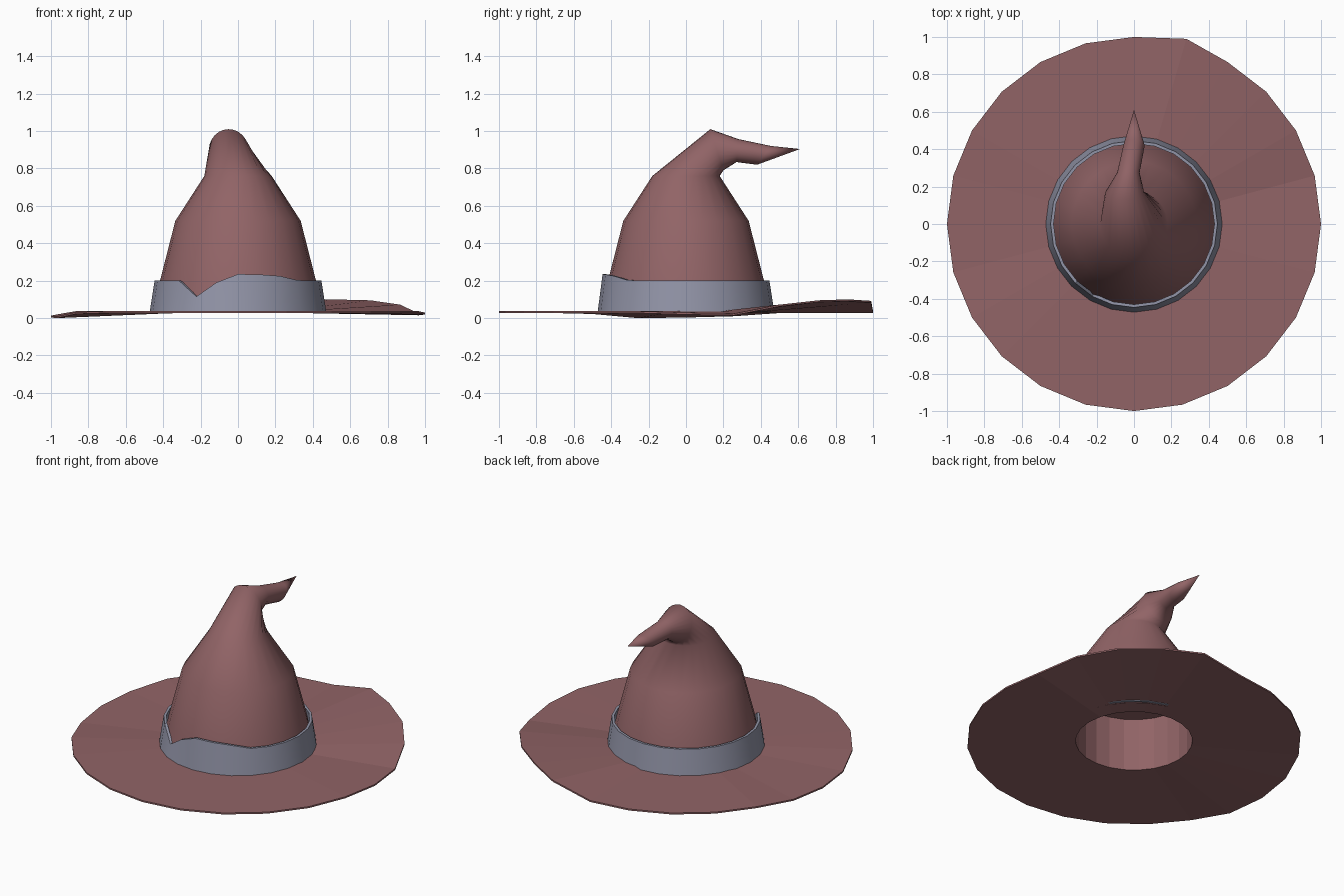
import bpy, bmesh, math
from mathutils import Vector

if "Cube" in bpy.data.objects:
    bpy.data.objects.remove(bpy.data.objects["Cube"])

N = 24  # sides of every ring


def material(name, rgb):
    m = bpy.data.materials.new(name)
    m.diffuse_color = (*rgb, 1)
    m.use_nodes = True
    m.node_tree.nodes["Principled BSDF"].inputs["Base Color"].default_value = m.diffuse_color
    return m


felt = material("dusty brown felt", (0.285, 0.127, 0.134))
ribbon = material("blue grey ribbon", (0.285, 0.295, 0.385))


def ring(r, z, dz=None):
    """Flat ring; dz maps an angle in degrees to a height offset."""
    dz = dz or {}
    return [Vector((r * math.cos(math.tau * i / N), r * math.sin(math.tau * i / N),
                    z + dz.get(i * 360 // N, 0))) for i in range(N)]


def bend_ring(x, half_width, top, bottom):
    """Tilted ring given by its top/front and bottom/back points in (y, z)."""
    f, b = Vector((x, *top)), Vector((x, *bottom))
    mid, axis = (f + b) / 2, (b - f) / 2
    return [mid + Vector((half_width * math.cos(math.tau * i / N), 0, 0))
            + axis * math.sin(math.tau * i / N) for i in range(N)]


def loft(name, rings, mat, closed=False, tip=None, cap=False, flip=False):
    bm = bmesh.new()
    loops = [[bm.verts.new(p) for p in r] for r in rings]
    pairs = list(zip(loops, loops[1:]))
    if closed:
        pairs.append((loops[-1], loops[0]))
    for a, b in pairs:
        for i in range(N):
            j = (i + 1) % N
            bm.faces.new((a[i], a[j], b[j], b[i]))
    if tip:
        t = bm.verts.new(tip)
        for i in range(N):
            bm.faces.new((loops[-1][i], loops[-1][(i + 1) % N], t))
    if cap:
        bm.faces.new(loops[-1])
    if flip:
        bmesh.ops.reverse_faces(bm, faces=bm.faces[:])
    me = bpy.data.meshes.new(name)
    bm.to_mesh(me)
    bm.free()
    me.materials.append(mat)
    ob = bpy.data.objects.new(name, me)
    bpy.context.collection.objects.link(ob)
    return ob


def smooth(ob, degrees):
    bpy.ops.object.select_all(action='DESELECT')
    ob.select_set(True)
    bpy.context.view_layer.objects.active = ob
    bpy.ops.object.shade_smooth_by_angle(angle=math.radians(degrees))


# Brim: thin disc, lifted at the back right and drooping on the left
wave = {0: -.008, 15: -.012, 30: .035, 45: .058, 60: .063, 75: .055,
        165: -.017, 180: -.024, 195: -.027, 210: -.005}
lower, upper = ring(1, .027, wave), ring(1, .037, wave)
for r in (lower, upper):
    r[5].x, r[5].y = .28, .99
loft("brim", [ring(.35, .027), lower, upper, ring(.35, .037)], felt, closed=True)

# Hollow for the head: inward-facing wall with a flat ceiling
loft("inner_lining", [ring(.35, .028), ring(.35, .375)], felt, cap=True, flip=True)

# Crown: cone folded backwards to a pointed tip
crown = loft("crown", [
    ring(.452, .032), ring(.417, .2), ring(.335, .52), ring(.18, .76),
    bend_ring(-.05, .105, (.13, 1.01), (.20, .79)),
    bend_ring(-.03, .06, (.28, .957), (.27, .834)),
    bend_ring(.0, .057, (.455, .92), (.38, .82)),
], felt, tip=(0, .61, .904))
smooth(crown, 80)

# Hat band: sleeve with a notch and a raised edge at the front
edge = {240: -.085, 255: -.01, 270: .035, 285: .033, 300: .025, 315: .003}
band = loft("hat_band", [ring(.472, .034), ring(.446, .2, edge),
                         ring(.43, .2, edge), ring(.456, .034)], ribbon, closed=True)
smooth(band, 30)
